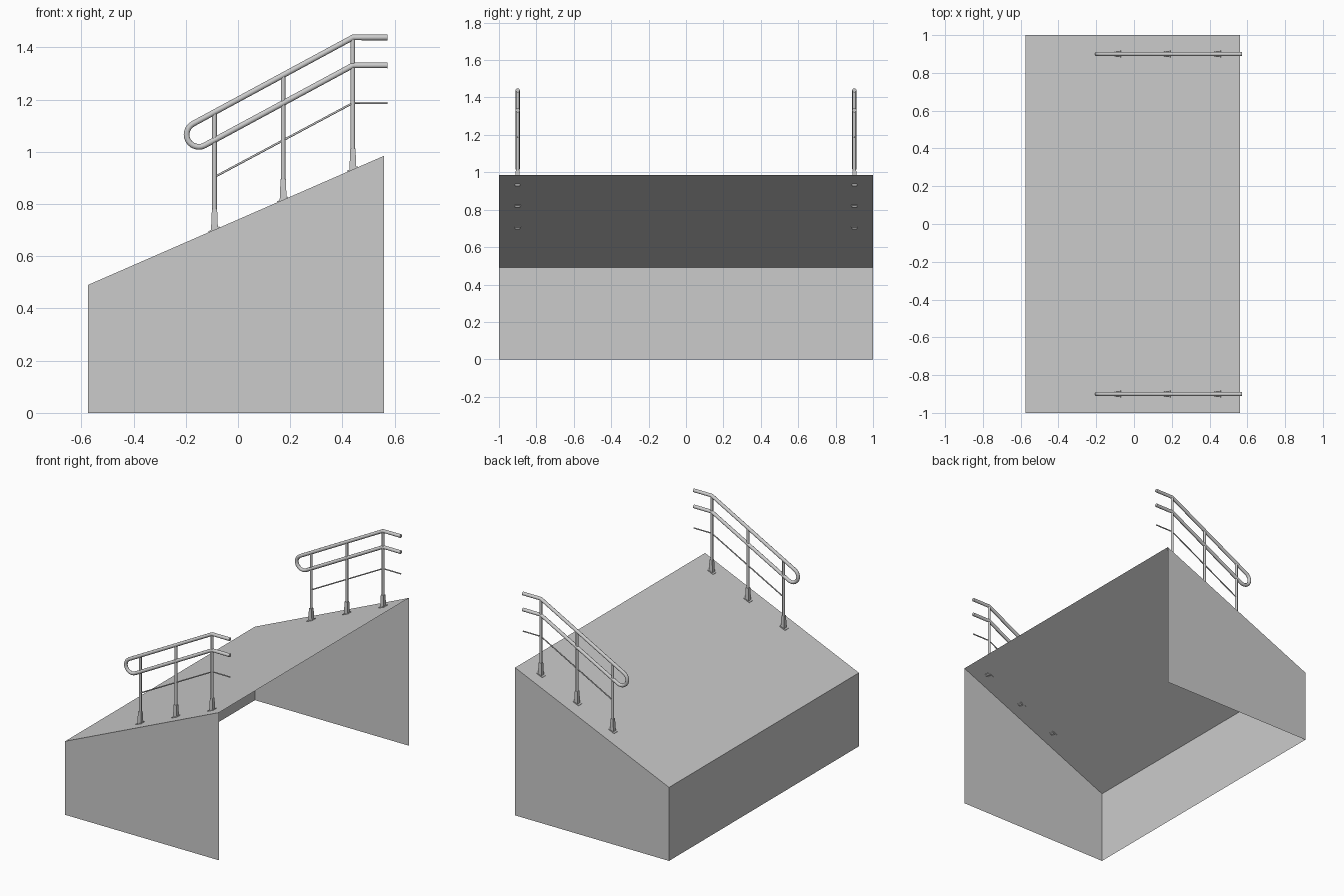
import bpy
import bmesh
import math
from mathutils import Vector, Matrix

cube = bpy.data.objects.get("Cube")
if cube:
    bpy.data.objects.remove(cube, do_unlink=True)

# Single painted grey
grey = bpy.data.materials.new("light_grey")
grey.use_nodes = True
COLOUR = (0.6, 0.6, 0.6, 1)
grey.diffuse_color = COLOUR
grey.node_tree.nodes["Principled BSDF"].inputs["Base Color"].default_value = COLOUR

LOW_X, HIGH_X, LOW_Z, HIGH_Z = -0.575, 0.56, 0.49, 0.985
RAMP = (HIGH_Z - LOW_Z) / (HIGH_X - LOW_X)
TILT = math.atan(RAMP)
RAIL = 0.54            # slope of the handrails
BEND_X, END_X = 0.44, 0.572
POSTS = (-0.09, 0.173, BEND_X)


def ramp_z(x):
    return LOW_Z + RAMP * (x - LOW_X)


def add_mesh(name, bm, smooth=False):
    mesh = bpy.data.meshes.new(name)
    bm.to_mesh(mesh)
    bm.free()
    mesh.materials.append(grey)
    for p in mesh.polygons:
        p.use_smooth = smooth
    obj = bpy.data.objects.new(name, mesh)
    bpy.context.collection.objects.link(obj)
    return obj


def tube(name, points, y, radius, sides=3):
    """Round bar along (x, z) points at depth y."""
    curve = bpy.data.curves.new(name, "CURVE")
    curve.dimensions = "3D"
    curve.bevel_depth = radius
    curve.bevel_resolution = sides
    curve.use_fill_caps = True
    spline = curve.splines.new("POLY")
    spline.points.add(len(points) - 1)
    for p, (x, z) in zip(spline.points, points):
        p.co = (x, y, z, 1)
    curve.materials.append(grey)
    obj = bpy.data.objects.new(name, curve)
    bpy.context.collection.objects.link(obj)
    bpy.ops.object.select_all(action="DESELECT")
    obj.select_set(True)
    bpy.context.view_layer.objects.active = obj
    bpy.ops.object.convert(target="MESH")
    bpy.ops.object.shade_smooth_by_angle(angle=math.radians(50))


def block(name, centre, bottom, top, height, tilt=0):
    """Tapered four-sided block standing on its centre."""
    bm = bmesh.new()
    bmesh.ops.create_cube(bm, size=1)
    for v in bm.verts:
        size = top if v.co.z > 0 else bottom
        v.co = Vector((v.co.x * size[0], v.co.y * size[1], (v.co.z + 0.5) * height))
    bm.transform(Matrix.Translation(centre) @ Matrix.Rotation(-tilt, 4, "Y"))
    add_mesh(name, bm)


# Ramp shell: sloping deck, two side walls and low end wall; open below and at the high end
bm = bmesh.new()
profile = [(HIGH_X, 0), (HIGH_X, HIGH_Z), (LOW_X, LOW_Z), (LOW_X, 0)]
front = [bm.verts.new((x, -1, z)) for x, z in profile]
back = [bm.verts.new((x, 1, z)) for x, z in profile]
bm.faces.new(front)
bm.faces.new(back)
for i in (1, 2):
    bm.faces.new((front[i], front[i + 1], back[i + 1], back[i]))
bmesh.ops.recalc_face_normals(bm, faces=bm.faces)
bm.normal_update()
if max(bm.faces, key=lambda f: f.calc_center_median().z).normal.z < 0:
    bmesh.ops.reverse_faces(bm, faces=bm.faces)
add_mesh("ramp_shell", bm)

# Handrail loop: two parallel rails joined by a round return at the low end
angle = math.atan(RAIL)
bow = [(-0.15 + 0.047 * math.cos(angle + math.pi * (0.5 + i / 12)),
        1.066 + 0.047 * math.sin(angle + math.pi * (0.5 + i / 12))) for i in range(13)]
loop = [(END_X, 1.438), (BEND_X, 1.438)] + bow + [(BEND_X, 1.331), (END_X, 1.331)]

for side, y in (("front", -0.9), ("back", 0.9)):
    tube(side + "_handrail_loop", loop, y, 0.0115)
    tube(side + "_lower_bar", [(END_X, 1.187), (BEND_X, 1.187),
                               (POSTS[0], 1.187 - 0.535 * (BEND_X - POSTS[0]))], y, 0.004, 2)
    for n, x in enumerate(POSTS, 1):
        z = ramp_z(x)
        tube(f"{side}_post_{n}", [(x, z), (x, 1.436 - RAIL * (BEND_X - x))], y, 0.009)
        block(f"{side}_post_sleeve_{n}", (x, y, z - 0.005),
              (0.027, 0.027), (0.02, 0.02), 0.085)
        block(f"{side}_foot_plate_{n}", (x, y, z - 0.002),
              (0.045, 0.035), (0.045, 0.035), 0.006, TILT)
